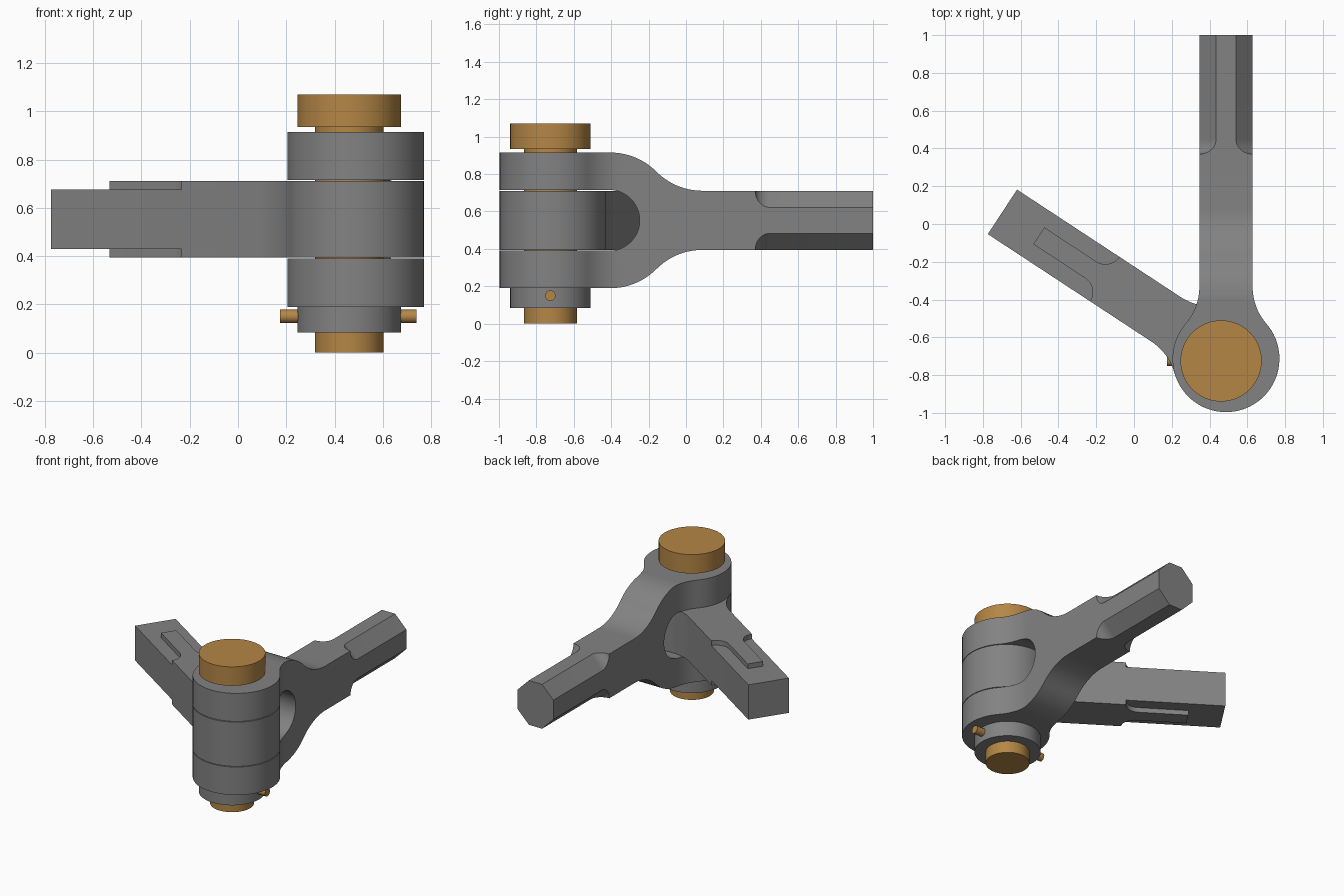
import bpy, bmesh, math
from mathutils import Vector

if "Cube" in bpy.data.objects:
    bpy.data.objects.remove(bpy.data.objects["Cube"])

X, Y, Z = Vector((1, 0, 0)), Vector((0, 1, 0)), Vector((0, 0, 1))
HUB = Vector((0.487, -0.713, 0.5525))     # centre of the hinge
PIN = Vector((0.461, -0.725, 0))          # axis of the pin
R, HW, HZ = 0.283, 0.141, 0.158           # hub radius, rod half width, rod half height


def material(name, rgb):
    m = bpy.data.materials.new(name)
    m.diffuse_color = (*rgb, 1)
    m.use_nodes = True
    m.node_tree.nodes["Principled BSDF"].inputs["Base Color"].default_value = m.diffuse_color
    return m


STEEL = material("grey steel", (0.225, 0.225, 0.225))
BRASS = material("brass", (0.46, 0.24, 0.06))


def prism(name, pts, origin, a, b, h0, h1, mat=STEEL):
    """Extrude a 2D outline lying in axes a, b along their normal."""
    n = a.cross(b)
    bm = bmesh.new()
    lo = [bm.verts.new(origin + a * p + b * q + n * h0) for p, q in pts]
    hi = [bm.verts.new(origin + a * p + b * q + n * h1) for p, q in pts]
    bm.faces.new(lo)
    bm.faces.new(hi)
    for i in range(len(pts)):
        j = (i + 1) % len(pts)
        bm.faces.new((lo[i], lo[j], hi[j], hi[i]))
    bmesh.ops.recalc_face_normals(bm, faces=bm.faces)
    me = bpy.data.meshes.new(name)
    bm.to_mesh(me)
    bm.free()
    me.materials.append(mat)
    ob = bpy.data.objects.new(name, me)
    bpy.context.collection.objects.link(ob)
    return ob


def arc(cx, cy, rx, a0, a1, n=12, ry=None):
    """Points on an arc, angles in degrees."""
    ry = rx if ry is None else ry
    angles = [math.radians(a0 + (a1 - a0) * i / n) for i in range(n + 1)]
    return [(cx + rx * math.cos(t), cy + ry * math.sin(t)) for t in angles]


def boolean(ob, cutter, op):
    bpy.context.view_layer.objects.active = ob
    m = ob.modifiers.new("cut", 'BOOLEAN')
    m.operation, m.object, m.solver = op, cutter, 'EXACT'
    bpy.ops.object.modifier_apply(modifier=m.name)
    bpy.data.objects.remove(cutter)


def smooth(ob):
    bpy.ops.object.select_all(action='DESELECT')
    ob.select_set(True)
    bpy.context.view_layer.objects.active = ob
    bpy.ops.object.shade_smooth_by_angle(angle=math.radians(25))


def cylinder(name, r, z0, z1, mat, n=48):
    smooth(prism(name, arc(0, 0, r, 0, 360 - 360 / n, n - 1), PIN, X, Y, z0, z1, mat))


def lug_outline(length_pts):
    """Round hub blended into a rod along the first axis; length_pts is its +side end."""
    t0, rf = 0.38, 0.296
    touch = math.degrees(math.atan2(HW + rf, t0))      # blend tangent point on the hub
    half = arc(0, 0, R, 180, touch, 24)
    half += arc(t0, HW + rf, rf, touch - 180, -90, 10)[1:]
    half += length_pts
    return half + [(p, -q) for p, q in reversed(half[1:])]


# Fork: plan outline limited by a side profile that holds the slot
END = 1.713
fork = prism("fork", lug_outline([(END, HW)]), HUB, Y, -X, -0.3625, 0.3625)
SLOT = 0.1625
upper = arc(0.303, 0, SLOT, 0, 90, 12) + [(-0.4, SLOT), (-0.4, 0.4)]
upper[-1] = (-0.4, 0.3625 + 0.01)
upper += [(0.0, 0.3725), (0.31, 0.3625)]
swing = math.degrees(math.acos(1 - 0.1023 / 0.344))
upper += arc(0.31, 0.3625 - 0.344, 0.344, 90, 90 - swing, 10)[1:]
upper += arc(0.80, HZ + 0.344, 0.344, 270 - swing, 270, 10)[1:]
upper += [(END + 0.1, HZ)]
side = upper + [(p, -q) for p, q in reversed(upper[1:])]
boolean(fork, prism("fork_profile", side, HUB, Y, Z, -0.5, 0.5), 'INTERSECT')

# Scooped chamfers turn the fork shank into an octagon
FLAT, CORNER = 0.1485, 0.2115
scoop = arc(0.45, CORNER, 0.08, 180, 270, 10, CORNER - FLAT)
scoop += [(1.1, FLAT), (1.1, 0.35), (0.37, 0.35)]
for sx in (-1, 1):
    for sz in (-1, 1):
        n = Vector((sx, 0, sz)).normalized()
        cutter = prism("scoop", scoop, Vector((HUB.x, 0, HUB.z)), Y, n, -0.3, 0.3)
        boolean(fork, cutter, 'DIFFERENCE')
smooth(fork)

# Eye rod: full-height lug with a tongue, on a thinner straight bar
along = Vector((-0.836, 0.549, 0)).normalized()
across = Z.cross(along)
tongue = arc(0.857, HW, HW - 0.053, 180, 270, 10) + [(1.185, 0.053)]
eye = prism("eye_rod", lug_outline(tongue), HUB, along, across, -HZ, HZ)
bar = [(0.3, HW), (1.416, HW), (1.416, -HW), (0.3, -HW)]
boolean(eye, prism("eye_bar", bar, HUB, along, across, -0.124, 0.124), 'UNION')
smooth(eye)

# Pin, head, collar and cross pin
cylinder("pin_shaft", 0.142, 0, 0.94, BRASS)
cylinder("pin_head", 0.215, 0.935, 1.07, BRASS)
cylinder("collar", 0.215, 0.083, 0.19, STEEL)
cross = prism("cross_pin", arc(0, 0, 0.028, 0, 345, 23), Vector((0.457, PIN.y, 0.15)),
              Y, Z, -0.283, 0.283, BRASS)
smooth(cross)
